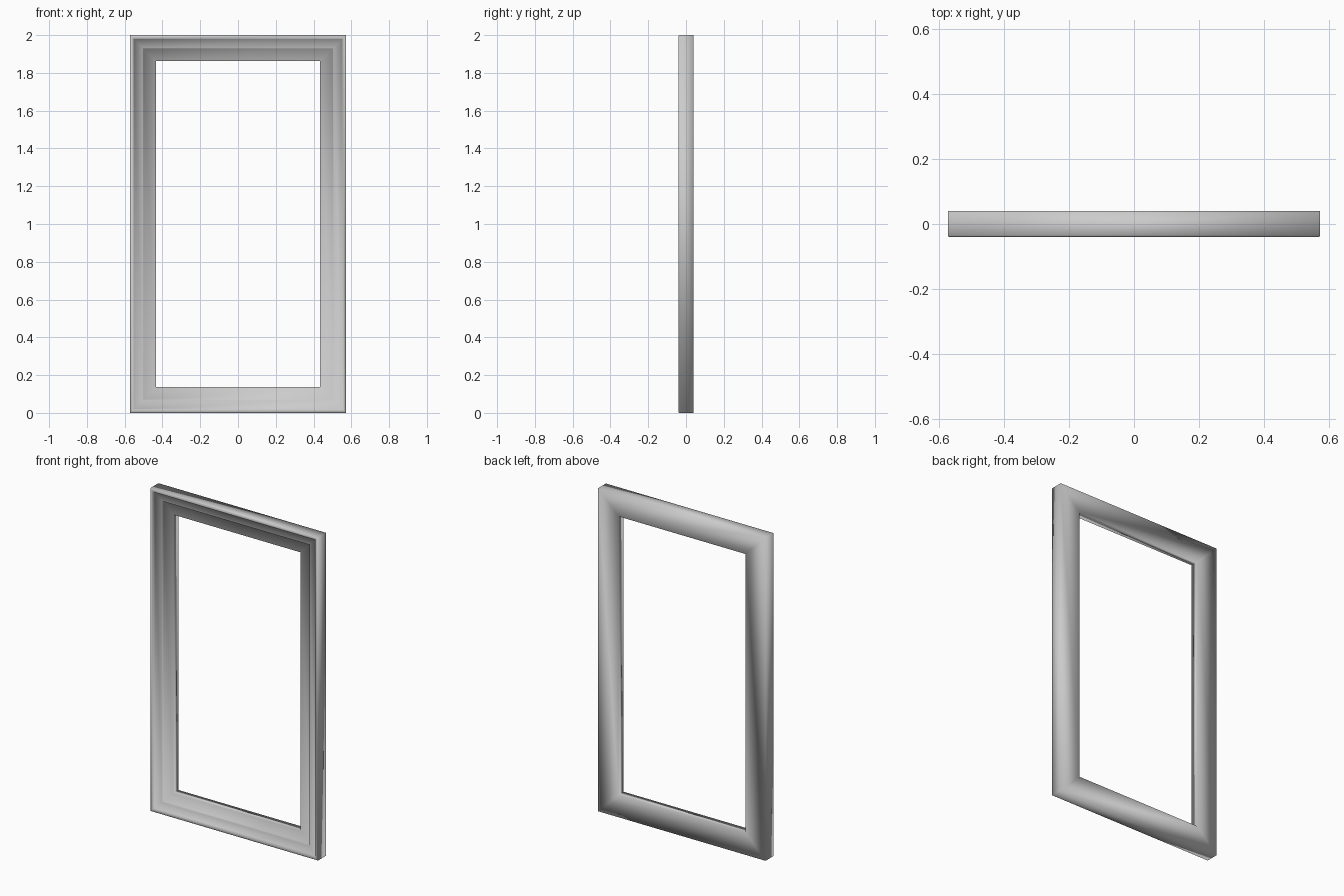
import bpy, bmesh

if "Cube" in bpy.data.objects:
    bpy.data.objects.remove(bpy.data.objects["Cube"])

# Moulding cross-section: (inset from the outer edge, depth y)
W, H = 0.573, 2.0
profile = [(0.0, 0.04), (0.0, -0.035), (0.003, -0.04), (0.018, -0.04),
           (0.022, -0.027), (0.068, -0.024), (0.072, -0.012),
           (0.138, -0.012), (0.138, 0.04)]

# Sweep the section round the four mitred corners
bm = bmesh.new()
loops = []
for sx, top in ((-1, 0), (1, 0), (1, 1), (-1, 1)):
    loops.append([bm.verts.new((sx * (W - i), y, H - i if top else i))
                  for i, y in profile])
n = len(profile)
for c in range(4):
    a, b = loops[c], loops[(c + 1) % 4]
    for k in range(n):
        j = (k + 1) % n
        bm.faces.new((a[k], a[j], b[j], b[k]))
bmesh.ops.recalc_face_normals(bm, faces=bm.faces)
for f in bm.faces:
    f.smooth = True

mesh = bpy.data.meshes.new("window_frame")
bm.to_mesh(mesh)
bm.free()
frame = bpy.data.objects.new("window_frame", mesh)
bpy.context.collection.objects.link(frame)
